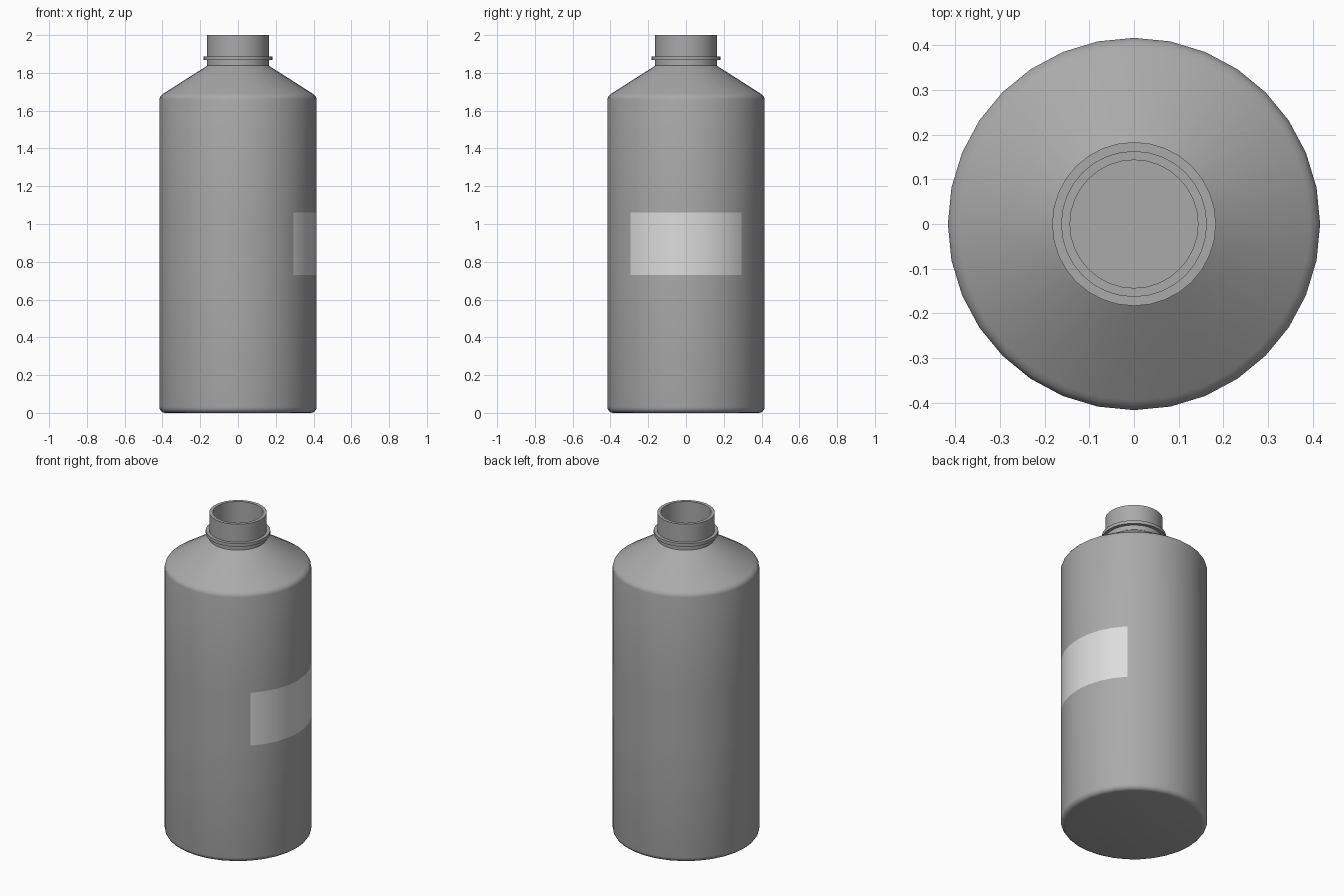
import bpy, bmesh, math

SEGMENTS = 32
R = 0.416
WALL = 0.02
LABEL_LOW, LABEL_HIGH = 0.73, 1.06

cube = bpy.data.objects.get("Cube")
if cube:
    bpy.data.objects.remove(cube, do_unlink=True)


def material(name, value):
    mat = bpy.data.materials.new(name)
    mat.use_nodes = True
    colour = (value, value, value, 1)
    mat.diffuse_color = colour
    mat.node_tree.nodes["Principled BSDF"].inputs["Base Color"].default_value = colour
    return mat


def lathe(name, profile, materials):
    """Revolve (radius, z) points around z; points on the axis become caps."""
    bm = bmesh.new()
    rings = []
    for r, z in profile:
        if r == 0:
            rings.append([bm.verts.new((0, 0, z))] * SEGMENTS)
            continue
        angles = [math.tau * i / SEGMENTS for i in range(SEGMENTS)]
        rings.append([bm.verts.new((r * math.cos(a), r * math.sin(a), z)) for a in angles])
    for low, high in zip(rings, rings[1:]):
        for i in range(SEGMENTS):
            j = (i + 1) % SEGMENTS
            corners = dict.fromkeys((low[i], low[j], high[j], high[i]))
            bm.faces.new(list(corners))
    bmesh.ops.recalc_face_normals(bm, faces=bm.faces)
    mesh = bpy.data.meshes.new(name)
    bm.to_mesh(mesh)
    bm.free()
    for mat in materials:
        mesh.materials.append(mat)
    obj = bpy.data.objects.new(name, mesh)
    bpy.context.collection.objects.link(obj)
    bpy.ops.object.select_all(action="DESELECT")
    obj.select_set(True)
    bpy.context.view_layer.objects.active = obj
    bpy.ops.object.shade_smooth_by_angle(angle=math.radians(35))
    return obj


# Outer wall: rounded base, straight side, sloped shoulder
base = [(R - 0.03 + 0.03 * math.sin(a), 0.03 - 0.03 * math.cos(a))
        for a in (math.radians(22.5 * k) for k in range(5))]
side = [(R, LABEL_LOW), (R, LABEL_HIGH), (R, 1.66)]
shoulder = [(R - 0.003, 1.672), (R - 0.011, 1.683), (R - 0.022, 1.691), (0.163, 1.838)]

# Neck with its collar ring and open rim
neck = [(0.163, 1.868), (0.183, 1.868), (0.183, 1.888), (0.163, 1.888),
        (0.163, 2.0), (0.143, 2.0)]

# Hollow inside
inside = [(0.143, 1.825), (R - 0.03, 1.675), (R - WALL, 1.655),
          (R - WALL, 0.045), (R - 0.045, WALL), (0, WALL)]

body_grey = material("bottle grey", 0.40)
label_grey = material("label light grey", 0.72)
bottle = lathe("bottle", [(0, 0)] + base + side + shoulder + neck + inside,
               [body_grey, label_grey])

# Label: outer side faces within a quarter turn around +x
for face in bottle.data.polygons:
    x, y, z = face.center
    if LABEL_LOW < z < LABEL_HIGH and x > abs(y) and math.hypot(x, y) > R - 0.01:
        face.material_index = 1
